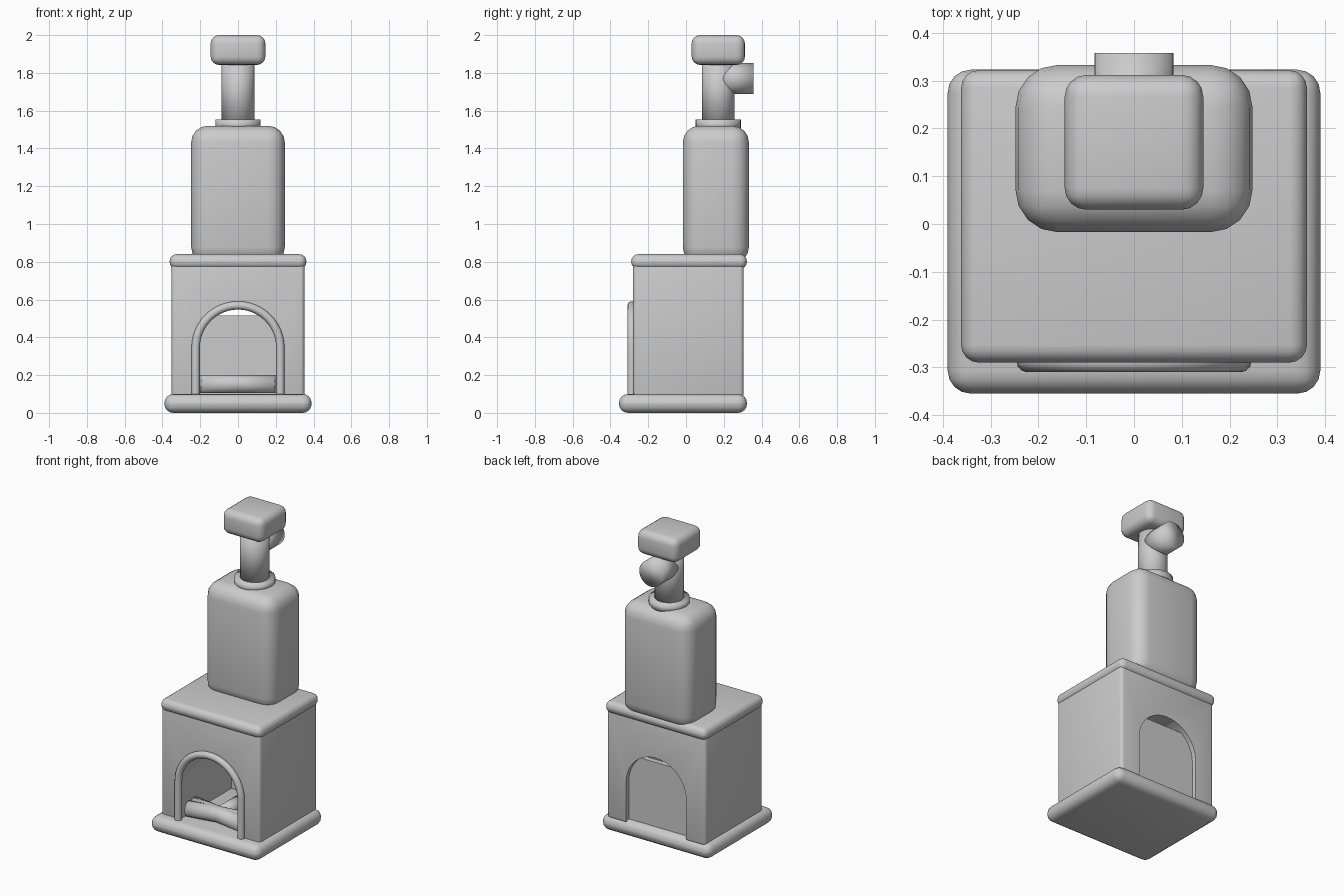
import bpy
import math
from mathutils import Vector

cube = bpy.data.objects.get("Cube")
if cube:
    bpy.data.objects.remove(cube, do_unlink=True)

COLOUR = (0.6, 0.6, 0.6, 1)
stone = bpy.data.materials.new("light grey stone")
stone.use_nodes = True
stone.diffuse_color = COLOUR
stone.node_tree.nodes["Principled BSDF"].inputs["Base Color"].default_value = COLOUR


def finish(ob, name):
    ob.name = name
    ob.data.materials.clear()
    ob.data.materials.append(stone)
    return ob


def block(name, low, high, bevel=0, segments=4):
    """Box between two corners with rounded edges."""
    low, high = Vector(low), Vector(high)
    bpy.ops.mesh.primitive_cube_add(size=1, location=(low + high) / 2)
    ob = bpy.context.object
    ob.scale = high - low
    bpy.ops.object.transform_apply(location=False, rotation=False, scale=True)
    if bevel:
        mod = ob.modifiers.new("rounding", "BEVEL")
        mod.width, mod.segments = bevel, segments
        bpy.ops.object.modifier_apply(modifier=mod.name)
        bpy.ops.object.shade_smooth_by_angle(angle=math.radians(40))
    return finish(ob, name)


def tube(name, start, end, radius):
    """Round bar between two points."""
    start, end = Vector(start), Vector(end)
    axis = end - start
    bpy.ops.mesh.primitive_cylinder_add(vertices=32, radius=radius, depth=axis.length,
                                        location=(start + end) / 2,
                                        rotation=axis.to_track_quat("Z", "Y").to_euler())
    bpy.ops.object.shade_smooth()
    return finish(bpy.context.object, name)


def arch_points(radius, spring, bottom, steps=24):
    """Outline of a round-topped arch, from foot to foot."""
    arc = [(radius * math.cos(math.pi * i / steps), spring + radius * math.sin(math.pi * i / steps))
           for i in range(steps + 1)]
    return [(radius, bottom)] + arc + [(-radius, bottom)]


# Hearth base, firebox body and mantel slab
block("hearth_base", (-0.39, -0.355, 0), (0.39, 0.323, 0.1), 0.048)
body = block("firebox_body", (-0.352, -0.28, 0.08), (0.352, 0.305, 0.8), 0.02, 3)
block("mantel_slab", (-0.362, -0.29, 0.762), (0.362, 0.322, 0.84), 0.037)

# Arched tunnel cut through the body
SPRING = 0.345
outline = arch_points(0.215, SPRING, 0.05)
count = len(outline)
verts = [(x, y, z) for y in (-0.5, 0.5) for x, z in outline]
faces = [tuple(range(count)), tuple(reversed(range(count, 2 * count)))]
faces += [(i, i + count, (i + 1) % count + count, (i + 1) % count) for i in range(count)]
mesh = bpy.data.meshes.new("arch_cutter")
mesh.from_pydata(verts, [], faces)
cutter = bpy.data.objects.new("arch_cutter", mesh)
bpy.context.collection.objects.link(cutter)
bpy.context.view_layer.objects.active = cutter
bpy.ops.object.select_all(action="DESELECT")
cutter.select_set(True)
bpy.ops.object.mode_set(mode="EDIT")
bpy.ops.mesh.select_all(action="SELECT")
bpy.ops.mesh.normals_make_consistent(inside=False)
bpy.ops.object.mode_set(mode="OBJECT")
bpy.ops.object.select_all(action="DESELECT")
body.select_set(True)
bpy.context.view_layer.objects.active = body
cut = body.modifiers.new("arch", "BOOLEAN")
cut.operation, cut.solver, cut.object = "DIFFERENCE", "EXACT", cutter
bpy.ops.object.modifier_apply(modifier=cut.name)
bpy.ops.object.shade_smooth_by_angle(angle=math.radians(35))
bpy.data.objects.remove(cutter, do_unlink=True)
finish(body, "firebox_body")

# Fire back, closing the rear of the tunnel below its crown
block("fire_back", (-0.23, 0.24, 0.08), (0.23, 0.275, 0.515))

# Rounded trim around the front opening
curve = bpy.data.curves.new("arch_trim", "CURVE")
curve.dimensions = "3D"
curve.bevel_depth, curve.bevel_resolution = 0.022, 4
path = arch_points(0.224, SPRING, 0.08)
spline = curve.splines.new("POLY")
spline.points.add(len(path) - 1)
for point, (x, z) in zip(spline.points, path):
    point.co = (x, -0.288, z, 1)
trim = bpy.data.objects.new("arch_trim", curve)
bpy.context.collection.objects.link(trim)
finish(trim, "arch_trim")

# Firewood: two crossed logs with a third lying behind
for side, name in ((1, "right_log"), (-1, "left_log")):
    tube(name, (side * 0.2, -0.225, 0.152), (-side * 0.2, -0.155, 0.152), 0.048)
tube("rear_log", (0, -0.19, 0.15), (0, 0.06, 0.15), 0.046)

# Chimney stack, collar, flue and cap
block("chimney_stack", (-0.248, -0.017, 0.79), (0.248, 0.333, 1.52), 0.088)
FLUE_Y = 0.171
tube("flue_collar", (0, FLUE_Y, 1.5), (0, FLUE_Y, 1.552), 0.12)
tube("flue_pipe", (0, FLUE_Y, 1.5), (0, FLUE_Y, 1.9), 0.087)
tube("side_outlet", (0, FLUE_Y, 1.77), (0, 0.358, 1.77), 0.083)
block("flue_cap", (-0.145, 0.03, 1.842), (0.145, 0.312, 2), 0.045)
